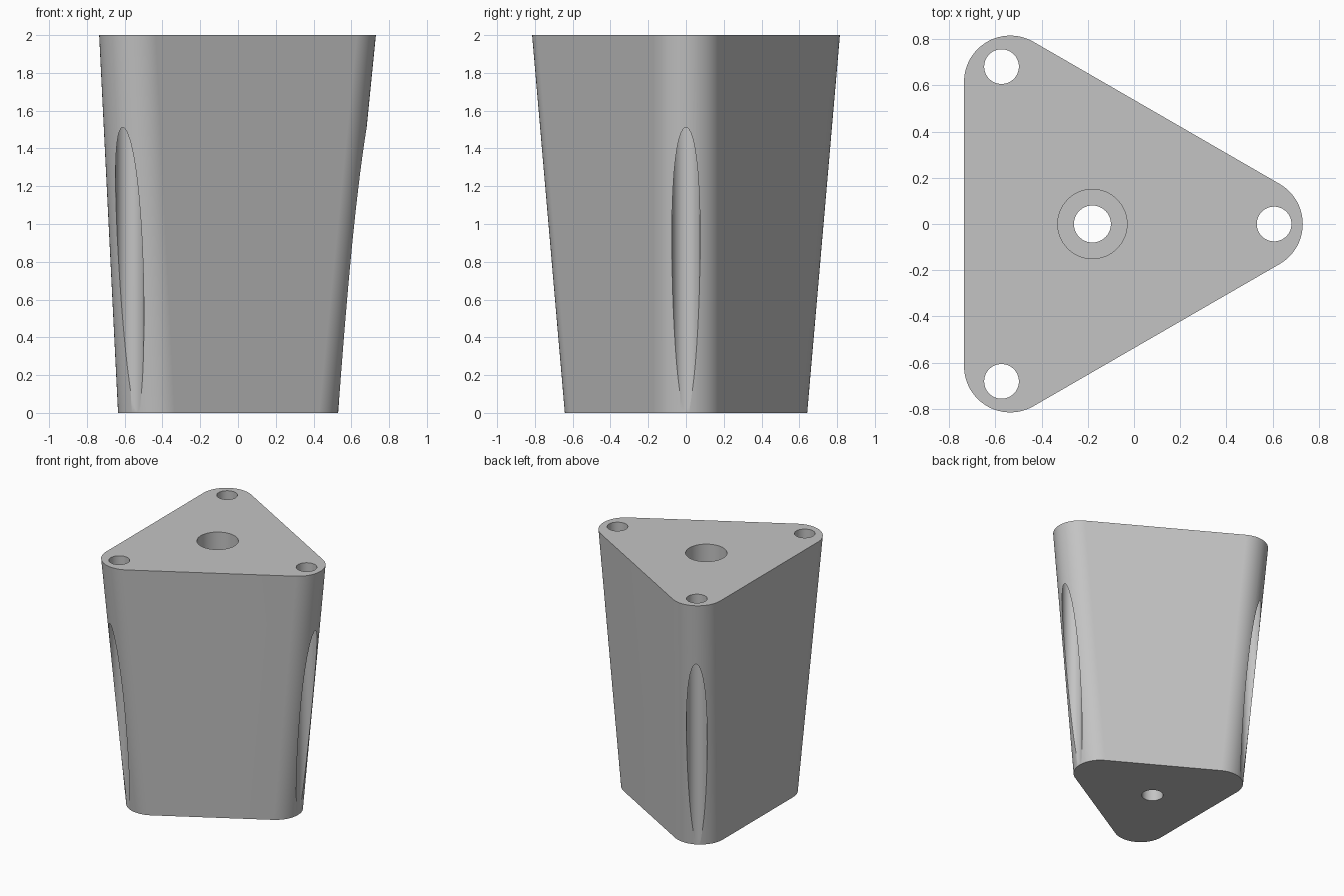
import bpy, bmesh, math
from mathutils import Vector

cube = bpy.data.objects.get("Cube")
if cube:
    bpy.data.objects.remove(cube, do_unlink=True)

HEIGHT = 2.0
AXIS_X = -0.18            # axis of three-fold symmetry
CORNER_RADIUS = 0.2
REACH_BOTTOM, REACH_TOP = 0.51, 0.71   # axis to corner centre
CORNERS = [math.radians(a) for a in (0, 120, 240)]
STEPS = 24

grey = bpy.data.materials.new("plain grey")
grey.use_nodes = True
colour = (0.55, 0.55, 0.55, 1)
grey.diffuse_color = colour
grey.node_tree.nodes["Principled BSDF"].inputs["Base Color"].default_value = colour


def add_object(name, bm):
    bmesh.ops.recalc_face_normals(bm, faces=bm.faces)
    mesh = bpy.data.meshes.new(name)
    bm.to_mesh(mesh)
    bm.free()
    mesh.materials.append(grey)
    obj = bpy.data.objects.new(name, mesh)
    bpy.context.collection.objects.link(obj)
    return obj


def polar(radius, angle):
    return Vector((radius * math.cos(angle), radius * math.sin(angle), 0))


def rounded_triangle(bm, reach, z):
    ring = []
    for corner in CORNERS:
        for i in range(STEPS + 1):
            turn = corner + math.radians(120) * (i / STEPS - 0.5)
            p = polar(reach, corner) + polar(CORNER_RADIUS, turn)
            ring.append(bm.verts.new(p + Vector((AXIS_X, 0, z))))
    return ring


def drill(target, name, centre, radius, z_low):
    """Cut a vertical round hole from z_low up through the top."""
    bm = bmesh.new()
    bmesh.ops.create_cone(bm, cap_ends=True, segments=64, radius1=radius,
                          radius2=radius, depth=HEIGHT + 0.1 - z_low)
    z_mid = (HEIGHT + 0.1 + z_low) / 2
    bmesh.ops.translate(bm, verts=bm.verts, vec=centre + Vector((AXIS_X, 0, z_mid)))
    cutter = add_object(name, bm)
    cutter.hide_render = True
    mod = target.modifiers.new(name, 'BOOLEAN')
    mod.operation = 'DIFFERENCE'
    mod.solver = 'EXACT'
    mod.object = cutter
    bpy.ops.object.modifier_apply(modifier=mod.name)
    bpy.data.objects.remove(cutter, do_unlink=True)


# Tapered body with rounded corners
bm = bmesh.new()
low = rounded_triangle(bm, REACH_BOTTOM, 0)
high = rounded_triangle(bm, REACH_TOP, HEIGHT)
bm.faces.new(low)
bm.faces.new(high)
for i in range(len(low)):
    j = (i + 1) % len(low)
    bm.faces.new((low[i], low[j], high[j], high[i]))
leg = add_object("tapered_leg", bm)
bpy.context.view_layer.objects.active = leg
leg.select_set(True)

# Corner screw holes, which break out of the sloping corners as grooves
for corner in CORNERS:
    drill(leg, "corner_hole", polar(0.786, corner), 0.075, -0.1)

# Central bore with a wider recess from the top
drill(leg, "central_bore", Vector(), 0.08, -0.1)
drill(leg, "central_recess", Vector(), 0.15, 1.0)

# Smooth rounded walls, crisp rims, flat large faces
bpy.ops.object.shade_smooth_by_angle(angle=math.radians(30))
weighted = leg.modifiers.new("flat_faces", 'WEIGHTED_NORMAL')
weighted.keep_sharp = True
